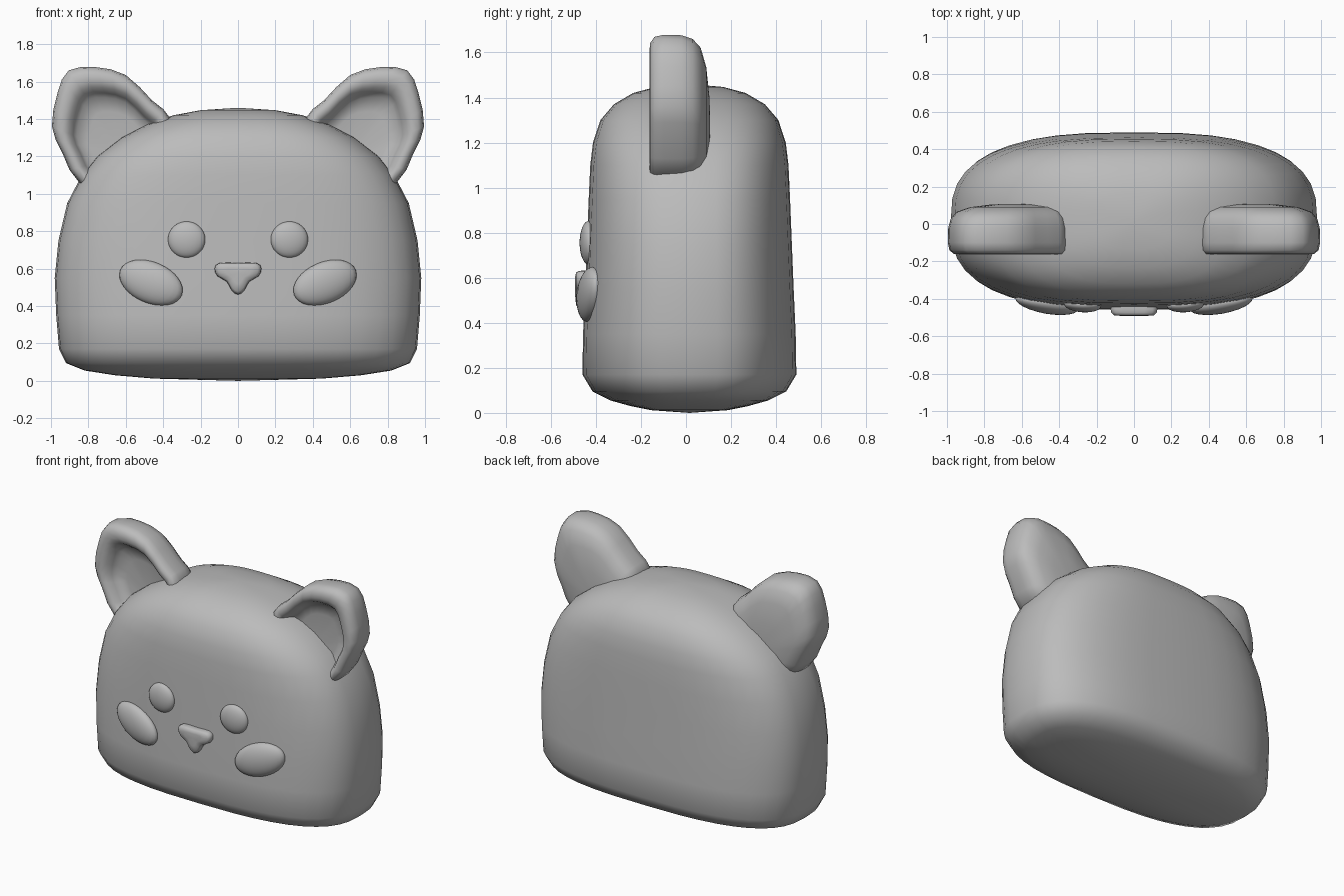
import bpy, bmesh, math
from mathutils import Matrix, Vector

cube = bpy.data.objects.get("Cube")
if cube:
    bpy.data.objects.remove(cube, do_unlink=True)

grey = bpy.data.materials.new("plain grey")
grey.use_nodes = True
COLOUR = (0.5, 0.5, 0.5, 1)
grey.diffuse_color = COLOUR
grey.node_tree.nodes["Principled BSDF"].inputs["Base Color"].default_value = COLOUR


def finish(name, bm, angle=60):
    """Turn a bmesh into a smooth shaded grey object."""
    bmesh.ops.recalc_face_normals(bm, faces=bm.faces)
    mesh = bpy.data.meshes.new(name)
    bm.to_mesh(mesh)
    bm.free()
    mesh.materials.append(grey)
    ob = bpy.data.objects.new(name, mesh)
    bpy.context.collection.objects.link(ob)
    bpy.ops.object.select_all(action="DESELECT")
    ob.select_set(True)
    bpy.context.view_layer.objects.active = ob
    bpy.ops.object.shade_smooth_by_angle(angle=math.radians(angle))
    return ob


def loft(rings, start, end):
    """Skin a list of rings and close both ends with a fan."""
    bm = bmesh.new()
    loops = [[bm.verts.new(p) for p in ring] for ring in rings]
    n = len(loops[0])
    for a, b in zip(loops, loops[1:]):
        for i in range(n):
            j = (i + 1) % n
            bm.faces.new((a[i], a[j], b[j], b[i]))
    for loop, tip in ((loops[0], start), (loops[-1], end)):
        v = bm.verts.new(tip)
        for i in range(n):
            bm.faces.new((loop[i], loop[(i + 1) % n], v))
    return bm


def smooth_outline(points, steps=2):
    """Closed Catmull-Rom curve through the points."""
    out, n = [], len(points)
    for i in range(n):
        p0, p1, p2, p3 = (Vector(points[(i + k) % n]) for k in (-1, 0, 1, 2))
        for s in range(steps):
            t = s / steps
            out.append(0.5 * (2 * p1 + (p2 - p0) * t + (2 * p0 - 5 * p1 + 4 * p2 - p3) * t * t
                              + (3 * p1 - p0 - 3 * p2 + p3) * t ** 3))
    return out


def outline_loft(outline, centre, levels, start_y, end_y, side=1):
    """Stack copies of an x-z outline, scaled about a centre, along y."""
    c = Vector(centre)
    rings = []
    for scale, y in levels:
        pts = [c + (p - c) * scale for p in outline]
        rings.append([(side * p.x, y, p.y) for p in pts])
    return loft(rings, (side * c.x, start_y, c.y), (side * c.x, end_y, c.y))


# Body: superellipse sections, as (height, half width, half depth)
SECTIONS = [(0.012, 0.45, 0.17), (0.03, 0.66, 0.26), (0.055, 0.82, 0.35), (0.095, 0.92, 0.43),
            (0.17, 0.957, 0.475), (0.35, 0.972, 0.472), (0.55, 0.98, 0.463), (0.75, 0.96, 0.455),
            (0.95, 0.913, 0.447), (1.1, 0.835, 0.44), (1.2, 0.755, 0.428), (1.3, 0.625, 0.395),
            (1.37, 0.49, 0.335), (1.42, 0.345, 0.25), (1.447, 0.2, 0.15)]
SEGMENTS, POWER, MID_Y = 40, 2 / 2.8, 0.015


def section(z, a, b):
    ring = []
    for i in range(SEGMENTS):
        t = math.tau * i / SEGMENTS
        c, s = math.cos(t), math.sin(t)
        ring.append((math.copysign(abs(c) ** POWER, c) * a,
                     MID_Y + math.copysign(abs(s) ** POWER, s) * b, z))
    return ring


finish("body", loft([section(*s) for s in SECTIONS], (0, MID_Y, 0), (0, MID_Y, 1.46)))

# Ears: rounded front rim, sunken bowl and domed back
EAR = smooth_outline([(0.36, 1.4), (0.46, 1.5), (0.6, 1.635), (0.76, 1.677), (0.905, 1.66),
                      (0.965, 1.54), (0.995, 1.36), (0.94, 1.22), (0.845, 1.055),
                      (0.65, 1.06), (0.42, 1.25)])
EAR_LEVELS = [(0.5, -0.06), (0.66, -0.075), (0.71, -0.11), (0.77, -0.148), (0.84, -0.162),
              (0.92, -0.16), (0.98, -0.14), (1.0, -0.1), (0.995, -0.02), (0.96, 0.03),
              (0.88, 0.065), (0.7, 0.09), (0.4, 0.105)]

# Eyes and cheeks: flattened spheres
for side, word in ((1, "left"), (-1, "right")):
    finish(word + "_ear", outline_loft(EAR, (0.6, 1.2), EAR_LEVELS, -0.06, 0.108, side))
    for name, place, size, yaw, roll in (
            ("eye", (0.275, -0.432, 0.755), (0.1, 0.04, 0.097), 4, 0),
            ("cheek", (0.465, -0.425, 0.525), (0.18, 0.055, 0.11), 10, -22)):
        bm = bmesh.new()
        bmesh.ops.create_uvsphere(bm, u_segments=24, v_segments=16, radius=1)
        x, y, z = place
        bm.transform(Matrix.Translation((side * x, y, z))
                     @ Matrix.Rotation(math.radians(side * yaw), 4, "Z")
                     @ Matrix.Rotation(math.radians(side * roll), 4, "Y")
                     @ Matrix.Diagonal((*size, 1)))
        finish(word + "_" + name, bm)

# Nose: rounded triangular button
HALF = [(0.1, 0.63), (0.125, 0.6), (0.11, 0.56), (0.06, 0.53), (0.035, 0.485)]
NOSE = smooth_outline([(0, 0.63)] + HALF + [(0, 0.46)] + [(-x, z) for x, z in reversed(HALF)])
finish("nose", outline_loft(NOSE, (0, 0.575),
                            [(0.95, -0.42), (1, -0.455), (0.97, -0.475), (0.85, -0.488), (0.5, -0.492)],
                            -0.42, -0.492))
